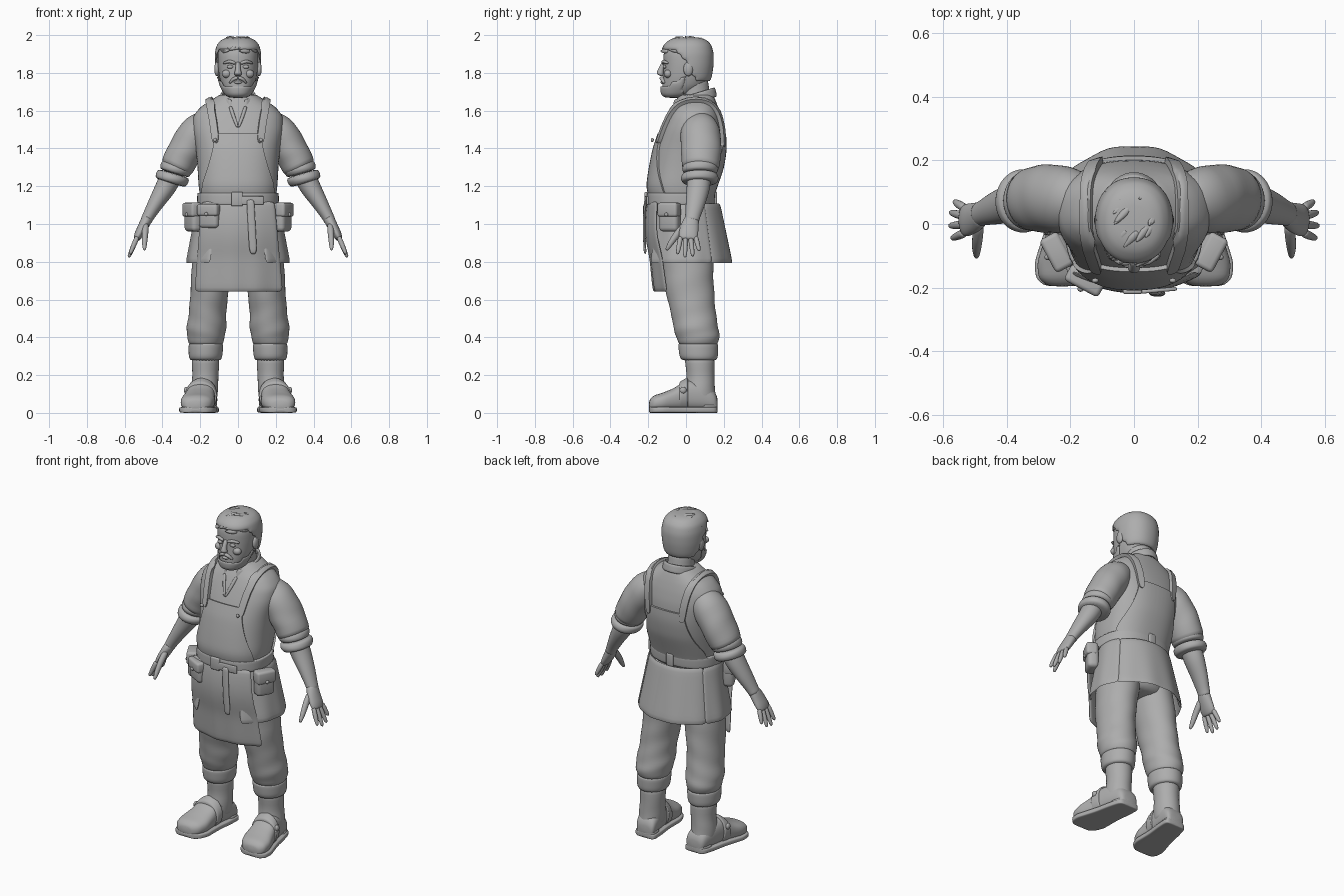
import bpy, bmesh, math, random
from mathutils import Vector, Matrix

X, Y, Z = Vector((1, 0, 0)), Vector((0, 1, 0)), Vector((0, 0, 1))
random.seed(4)
if "Cube" in bpy.data.objects:
    bpy.data.objects.remove(bpy.data.objects["Cube"], do_unlink=True)

grey = bpy.data.materials.new("plain_grey")
grey.use_nodes = True
grey.diffuse_color = (0.42, 0.42, 0.42, 1)
grey.node_tree.nodes["Principled BSDF"].inputs["Base Color"].default_value = grey.diffuse_color


def finish(name, bm, mirror=False, solid=0, wrap=None, project=None, level=1, bevel=0):
    """Turn a bmesh into a smooth object with its modifier stack."""
    bmesh.ops.recalc_face_normals(bm, faces=bm.faces)
    mesh = bpy.data.meshes.new(name)
    bm.to_mesh(mesh)
    bm.free()
    mesh.materials.append(grey)
    for face in mesh.polygons:
        face.use_smooth = True
    obj = bpy.data.objects.new(name, mesh)
    bpy.context.collection.objects.link(obj)
    if mirror:
        obj.modifiers.new("mirror", 'MIRROR').use_clip = False
    if bevel:
        mod = obj.modifiers.new("bevel", 'BEVEL')
        mod.width, mod.segments = bevel, 3
    if solid and not wrap:
        mod = obj.modifiers.new("thickness", 'SOLIDIFY')
        mod.thickness, mod.offset = solid, 0
    if level:
        mod = obj.modifiers.new("smooth", 'SUBSURF')
        mod.levels = mod.render_levels = level
    if wrap:
        mod = obj.modifiers.new("wrap", 'SHRINKWRAP')
        mod.target, mod.offset = wrap, 0.003
        if project:
            mod.wrap_method = 'PROJECT'
            mod.use_project_y = True
            mod.use_positive_direction = project < 0
            mod.use_negative_direction = project > 0
        mod = obj.modifiers.new("thickness", 'SOLIDIFY')
        mod.thickness, mod.offset = solid, 0
    mod = obj.modifiers.new("crisp_edges", 'EDGE_SPLIT')
    mod.split_angle = math.radians(55)
    return obj


def tube(name, rings, axis=None, side=Y, sides=24, power=2.0, fold=0, keep=None, **opts):
    """Loft (centre, half width, half depth) rings, optionally with cloth folds."""
    rings = [(Vector(c), a, b) for c, a, b in rings]
    fine = []
    for (c, a, b), (d, e, f) in zip(rings, rings[1:]):
        fine += [(c, a, b), ((c + d) / 2, (a + e) / 2, (b + f) / 2)]
    fine.append(rings[-1])
    bm, loops = bmesh.new(), []
    for i, (c, a, b) in enumerate(fine):
        t = axis or (fine[min(i + 1, len(fine) - 1)][0] - fine[max(i - 1, 0)][0]).normalized()
        deep = (side - t * side.dot(t)).normalized()
        wide = deep.cross(t)
        loop = []
        for k in range(sides):
            ang = math.tau * k / sides
            u, v = [math.copysign(abs(q) ** (2 / power), q) for q in (math.cos(ang), math.sin(ang))]
            grow = 1 + fold * math.sin(2.1 * i + 2 * ang) * (0 < i < len(fine) - 1)
            loop.append(bm.verts.new(c + wide * u * a * grow + deep * v * b * grow))
        loops.append(loop)
    for low, high in zip(loops, loops[1:]):
        for k in range(sides):
            j = (k + 1) % sides
            bm.faces.new((low[k], low[j], high[j], high[k]))
    bm.faces.new(loops[0])
    bm.faces.new(loops[-1])
    if keep:
        bmesh.ops.delete(bm, geom=[v for v in bm.verts if not keep(v.co)], context='VERTS')
    return finish(name, bm, **opts)


def stack(profile, grow=0):
    """Horizontal rings from (height, centre x, half width, front y, back y)."""
    return [((x, (f + b) / 2, z), w + grow, (b - f) / 2 + grow) for z, x, w, f, b in profile]


def sheet(name, func, nu, nv, **opts):
    """Grid surface from func(u, v) with u and v in 0..1."""
    bm = bmesh.new()
    grid = [[bm.verts.new(func(i / nu, j / nv)) for i in range(nu + 1)] for j in range(nv + 1)]
    for low, high in zip(grid, grid[1:]):
        for i in range(nu):
            bm.faces.new((low[i], low[i + 1], high[i + 1], high[i]))
    return finish(name, bm, **opts)


def box(name, loc, size, turn=0, bevel=0.012, **opts):
    bm = bmesh.new()
    bmesh.ops.create_cube(bm, size=1)
    place = Matrix.Translation(loc) @ Matrix.Rotation(math.radians(turn), 4, 'Z')
    bm.transform(place @ Matrix.Diagonal((*size, 1)))
    return finish(name, bm, level=0, bevel=bevel, **opts)


def ball(name, loc, size, **opts):
    bm = bmesh.new()
    bmesh.ops.create_uvsphere(bm, u_segments=14, v_segments=9, radius=1)
    bm.transform(Matrix.Translation(loc) @ Matrix.Diagonal((*size, 1)))
    return finish(name, bm, level=0, **opts)


# Shirt body and hips
torso = tube("shirt_body", stack([
    (1.06, 0, .2, -.17, .13), (1.14, 0, .2, -.185, .135), (1.2, 0, .21, -.2, .155),
    (1.3, 0, .215, -.185, .19), (1.4, 0, .225, -.165, .205), (1.5, 0, .245, -.13, .2),
    (1.57, 0, .24, -.1, .185), (1.62, 0, .2, -.075, .17), (1.66, 0, .135, -.05, .155),
    (1.69, 0, .09, -.035, .14)]), axis=Z, power=2.4, sides=32)
tube("hips", stack([(.82, 0, .15, -.1, .13), (.9, 0, .21, -.15, .15), (1.1, 0, .2, -.17, .13)]), axis=Z)

# Sleeves, rolled cuffs and forearms
tube("sleeve", [((.14, .07, 1.53), .08, .085), ((.21, .075, 1.49), .1, .105), ((.26, .08, 1.42), .095, .11),
                ((.3, .08, 1.35), .092, .105), ((.335, .075, 1.28), .085, .1)], fold=.025, mirror=True)
for n, (t, r) in enumerate([(0, .088), (.5, .092)]):
    top = Vector((.318, .075, 1.32)).lerp(Vector((.36, .07, 1.22)), t)
    low = top + Vector((.02, 0, -.055))
    tube(f"sleeve_cuff_{n + 1}", [(top, r * .9, r), ((top + low) / 2, r, r * 1.1), (low, r * .88, r)],
         axis=Vector((.3, 0, -1)).normalized(), fold=.02, mirror=True)
tube("forearm", [((.345, .07, 1.27), .06, .065), ((.385, .065, 1.19), .055, .062), ((.435, .05, 1.11), .042, .052),
                 ((.475, .035, 1.04), .032, .04), ((.49, .03, 1.01), .03, .038)], mirror=True)

# Hands
tube("palm", [((.475, .035, 1.04), .03, .036), ((.5, .02, .99), .028, .048), ((.525, .012, .945), .024, .052),
              ((.54, .01, .915), .016, .046)], mirror=True)
for n, length in enumerate((.085, .1, .095, .07)):
    base = Vector((.532, -.028 + .026 * n, .935))
    way = Vector((.4, -.17 + .14 * n, -.95)) * length
    tube(f"finger_{n + 1}", [(base, .014, .014), (base + way * .6, .014, .014), (base + way * 1.2, .009, .009)],
         sides=10, mirror=True)
tube("thumb", [((.488, 0, 1), .018, .02), ((.492, -.045, .95), .018, .02), ((.495, -.08, .9), .015, .016),
               ((.495, -.105, .86), .008, .009)], sides=10, mirror=True)

# Trousers, boot tops and boots
tube("trouser_leg", stack([
    (.95, .11, .11, -.13, .14), (.8, .13, .115, -.125, .145), (.7, .145, .105, -.118, .147),
    (.6, .155, .1, -.1, .152), (.52, .162, .1, -.078, .16), (.45, .167, .107, -.068, .172),
    (.4, .17, .1, -.052, .18), (.35, .17, .085, -.035, .165)]), axis=Z, fold=.025, mirror=True)
tube("boot_cuff", stack([(.37, .17, .088, -.04, .168), (.355, .17, .093, -.042, .172), (.3, .172, .09, -.036, .17),
                         (.275, .172, .08, -.02, .16)]), axis=Z, mirror=True)
tube("boot_shaft", stack([(.32, .172, .075, -.015, .155), (.2, .172, .07, .005, .15), (.12, .178, .072, -.01, .155),
                          (.06, .18, .07, -.01, .16)]), axis=Z, fold=.02, mirror=True)


def foot(stations, base=0, flat=None):
    """Rings along the foot from (y, half width, top height), toes turned out."""
    return [((.178 + (.1 - y) * .16, y, base + (flat or t) / 2), w, (flat or t) / 2) for y, w, t in stations]


shoe = [(.168, .045, .07), (.15, .062, .11), (.08, .07, .16), (0, .073, .168), (-.06, .082, .125),
        (-.12, .092, .1), (-.17, .08, .085), (-.197, .045, .06)]
tube("boot_foot", foot(shoe, .008), axis=Y, side=Z, power=2.5, mirror=True)
tube("boot_sole", foot([(y, w + .008, t) for y, w, t in shoe], flat=.032), axis=Y, side=Z, power=6, mirror=True)
tube("boot_heel", foot(shoe[:3], flat=.045), axis=Y, side=Z, power=6, mirror=True)
tube("boot_strap", foot([(.012, .082, .182), (.005, .085, .187), (-.03, .087, .168), (-.037, .084, .155)]),
     axis=Y, side=Z, mirror=True)
ball("boot_button", (.275, -.015, .12), (.012, .018, .018), mirror=True)


# Shirt tail in three overlapping panels
def tail(start, end, flare):
    def point(u, v):
        a = math.radians(start + (end - start) * u)
        r = .205 + .06 * v + flare + .004 * math.sin(a * 11) * v
        return (r * math.cos(a), .005 + .01 * v + (r - .035) * math.sin(a), 1.11 - .32 * v)
    return point


for label, start, end, flare in (("left", -58, 32, .006), ("back", 28, 152, 0), ("right", 148, 238, .006)):
    sheet("shirt_tail_" + label, tail(start, end, flare), 14, 6, solid=.012)


# Apron skirt, bib, back panel and shoulder straps
def apron(u, v):
    x = (u - .5) * (.39 + .08 * v) + .004 * v
    sag = .016 * math.sin(math.pi * min(1, v * 1.6)) - .03 * v * v
    return (x, -.197 - sag + 1.25 * x * x + .004 * math.sin(x * 45) * v, 1.12 - .48 * v)


sheet("apron_skirt", apron, 14, 10, solid=.014)
for label, face, top in (("bib", -1, 1.475), ("back_panel", 1, 1.46)):
    def panel(u, v):
        half = .12 + .065 * min(1, v * 1.4) ** 1.5
        return ((u * 2 - 1) * half, face * .5, top - (top - 1.1) * v)
    sheet("apron_" + label, panel, 14, 10, solid=.02, wrap=torso, project=face)

line = [Vector(p) for p in ((.122, -.16, 1.43), (.13, -.135, 1.52), (.145, -.08, 1.61), (.148, -.01, 1.65),
                            (.145, .08, 1.66), (.14, .16, 1.62), (.125, .2, 1.53), (.115, .21, 1.41))]
sheet("shoulder_strap", lambda u, v: line[round(v * 7)] + X * (u - .5) * .042, 2, 7,
      solid=.034, wrap=torso, level=2, mirror=True)
ball("strap_button", (.122, -.178, 1.445), (.011, .008, .011), mirror=True)


# Collar and open neck
def collar(u, v):
    a = math.radians(-68 + 316 * u)
    r = .098 - .012 * v
    return (r * math.cos(a), .04 + (r + .022) * math.sin(a), 1.64 + .033 * math.sin(a) + .05 * v)


sheet("collar", collar, 20, 3, solid=.014)
tube("neck_placket", [((.042, -.07, 1.625), .01, .008), ((.024, -.1, 1.57), .01, .008), ((.002, -.13, 1.51), .007, .006)],
     sides=10, mirror=True)
tube("neck", [((0, .07, 1.6), .08, .085), ((0, .045, 1.7), .074, .08), ((0, .035, 1.78), .075, .08)], axis=Z)

# Belt with buckle, hanging end and pouches
tube("belt", stack([(1.1, 0, .212, -.203, .147), (1.106, 0, .217, -.208, .152), (1.16, 0, .217, -.208, .155),
                    (1.166, 0, .212, -.203, .15)]), axis=Z, power=2.4, sides=32)
box("buckle", (-.005, -.212, 1.132), (.06, .016, .075), bevel=.006)
box("belt_overlap", (.07, -.209, 1.125), (.13, .012, .045), 5, bevel=.005)
box("back_loop", (0, .156, 1.133), (.045, .016, .08), bevel=.006)
sheet("belt_end", lambda u, v: ((.065 + .016 * v + (u - .5) * (.042 - .012 * (v > .9))), -.215 - .006 * math.sin(v * 3),
                               1.13 - .29 * v), 2, 10, solid=.014)


def pouch(name, x, y, z, size, turn, **opts):
    out = Vector((math.sin(math.radians(turn)), -math.cos(math.radians(turn)), 0))
    w, d, h = size
    box(name, (x, y, z), size, turn, bevel=.022, **opts)
    box(name + "_flap", Vector((x, y, z + h * .27)) + out * .008, (w * 1.06, d, h * .5), turn, bevel=.014, **opts)
    ball(name + "_stud", Vector((x, y, z + h * .1)) + out * (d / 2 + .008), (.01, .01, .01), **opts)


pouch("side_pouch", .236, -.085, 1.035, (.11, .065, .15), 62, mirror=True)
pouch("front_pouch", -.15, -.17, 1.04, (.115, .06, .125), -28)

# Head and face
skull = [(1.672, 0, .035, -.1, -.03), (1.688, 0, .062, -.122, .04), (1.73, 0, .086, -.126, .1),
         (1.78, 0, .1, -.122, .122), (1.84, 0, .107, -.12, .131), (1.9, 0, .108, -.12, .132),
         (1.945, 0, .098, -.105, .12), (1.97, 0, .075, -.075, .095), (1.982, 0, .04, -.04, .055)]
tube("head", stack(skull), axis=Z, power=2.2, sides=32)
tube("nose", [((0, -.115, 1.86), .012, .012), ((0, -.133, 1.82), .014, .016), ((0, -.138, 1.795), .022, .02),
              ((0, -.125, 1.782), .014, .01)], axis=Z, sides=12)
tube("brow", [((.012, -.122, 1.85), .009, .009), ((.045, -.12, 1.862), .01, .011), ((.08, -.095, 1.85), .006, .008)],
     sides=10, mirror=True)
ball("eye", (.042, -.113, 1.832), (.018, .009, .01), mirror=True)
ball("cheek", (.06, -.095, 1.795), (.026, .022, .022), mirror=True)
ball("ear", (.112, .012, 1.82), (.014, .026, .038), mirror=True)
tube("moustache", [((0, -.13, 1.775), .01, .012), ((.025, -.127, 1.768), .01, .012), ((.045, -.113, 1.745), .006, .008)],
     sides=10, mirror=True)
ball("lower_lip", (0, -.125, 1.75), (.022, .011, .008))
tube("beard", stack(skull, .007), axis=Z, power=2.2, sides=32, solid=.01,
     keep=lambda p: p.y < .012 and p.z < 1.742 + .8 * max(0, p.y + .1))

# Hair cap and swept locks
tube("hair_cap", stack(skull, .009), axis=Z, power=2.2, sides=32, solid=.014,
     keep=lambda p: p.z > 1.905 - .155 * min(1, max(0, (p.y + .06) / .1)))
for n in range(44):
    a, lift = random.uniform(0, math.tau), random.uniform(.35, 1.25)
    if n < 14:
        a, lift = math.radians(-150 + 9 * n), random.uniform(.5, .75)
    out = Vector((math.cos(lift) * math.cos(a), math.cos(lift) * math.sin(a), math.sin(lift)))
    base = Vector((.11 * out.x, .005 + .13 * out.y, 1.87 + .115 * out.z))
    sweep = (Vector((-.5, -.6, .1)) - out * out.dot(Vector((-.5, -.6, .1)))).normalized()
    tube(f"hair_lock_{n + 1}", [(base - sweep * .025, .01, .008), (base + out * .006, .015, .011),
                                (base + sweep * .025 + out * .009, .01, .008),
                                (base + sweep * .042 + out * .013, .002, .002)], side=out, sides=8)
